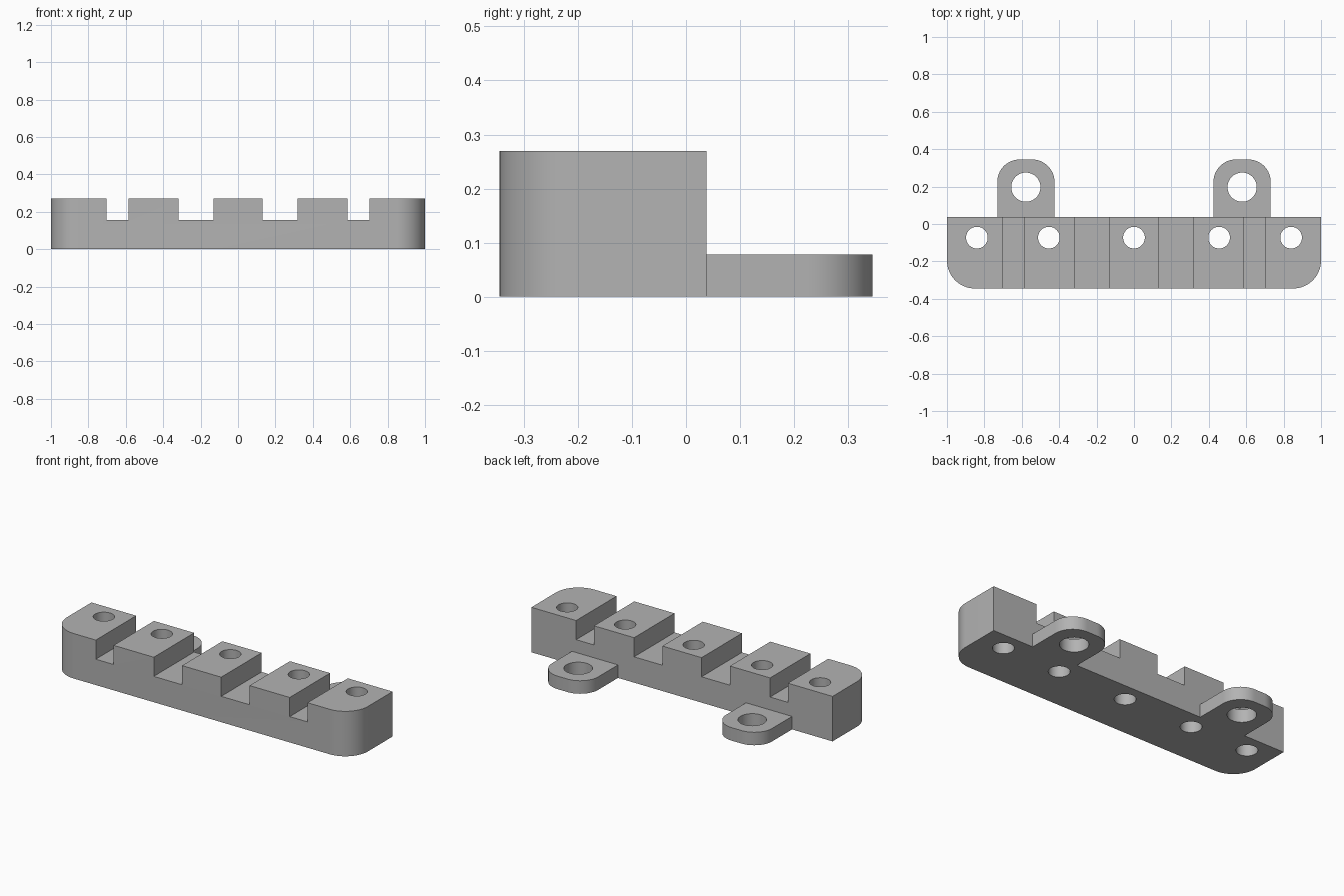
import bpy, bmesh
from math import pi, sin, cos

cube = bpy.data.objects.get("Cube")
if cube:
    bpy.data.objects.remove(cube, do_unlink=True)

grey = bpy.data.materials.new("plain grey")
grey.use_nodes = True
colour = (0.45, 0.45, 0.45, 1)
grey.diffuse_color = colour
grey.node_tree.nodes["Principled BSDF"].inputs["Base Color"].default_value = colour

HEIGHT, FRONT, BACK, REAR = 0.27, -0.345, 0.038, 0.345


def prism(name, outline, z0, z1):
    """Extrude a flat counter-clockwise outline from z0 to z1."""
    bm = bmesh.new()
    face = bm.faces.new([bm.verts.new((x, y, z0)) for x, y in outline])
    top = bmesh.ops.extrude_face_region(bm, geom=[face])["geom"]
    bmesh.ops.translate(bm, vec=(0, 0, z1 - z0),
                        verts=[v for v in top if isinstance(v, bmesh.types.BMVert)])
    bmesh.ops.recalc_face_normals(bm, faces=bm.faces)
    mesh = bpy.data.meshes.new(name)
    bm.to_mesh(mesh)
    bm.free()
    obj = bpy.data.objects.new(name, mesh)
    bpy.context.collection.objects.link(obj)
    mesh.materials.append(grey)
    return obj


def arc(cx, cy, r, start, sweep, steps):
    return [(cx + r * cos(start + sweep * i / steps),
             cy + r * sin(start + sweep * i / steps)) for i in range(steps + 1)]


def combine(target, other, operation):
    """Apply a boolean and discard the helper."""
    bpy.context.view_layer.objects.active = target
    mod = target.modifiers.new(operation, "BOOLEAN")
    mod.operation, mod.solver, mod.object = operation, "EXACT", other
    bpy.ops.object.modifier_apply(modifier=mod.name)
    bpy.data.objects.remove(other, do_unlink=True)


def drill(target, x, y, r):
    hole = arc(x, y, r, 0, 2 * pi, 48)[:-1]
    combine(target, prism("hole_cutter", hole, -0.1, 0.5), "DIFFERENCE")


# Main bar with rounded front corners
R = 0.15
bar = prism("slotted_bar",
            arc(-1 + R, FRONT + R, R, pi, pi / 2, 16)
            + arc(1 - R, FRONT + R, R, -pi / 2, pi / 2, 16)
            + [(1, BACK), (-1, BACK)], 0, HEIGHT)

# Mounting tabs at the back
r = 0.12
for side in (-1, 1):
    left, right = side * 0.578 - 0.153, side * 0.578 + 0.153
    tab = prism("mounting_tab",
                [(left, -0.05), (right, -0.05)]
                + arc(right - r, REAR - r, r, 0, pi / 2, 16)
                + arc(left + r, REAR - r, r, pi / 2, pi / 2, 16), 0, 0.078)
    combine(bar, tab, "UNION")

# Slots across the top
for side in (-1, 1):
    for a, b in ((0.13, 0.318), (0.585, 0.703)):
        x0, x1 = sorted((side * a, side * b))
        slot = prism("slot_cutter", [(x0, -1), (x1, -1), (x1, 1), (x0, 1)], 0.155, 0.5)
        combine(bar, slot, "DIFFERENCE")

# Bolt holes through the bar and the tabs
for x in (-0.84, -0.455, 0, 0.455, 0.84):
    drill(bar, x, -0.073, 0.058)
for x in (-0.578, 0.578):
    drill(bar, x, 0.197, 0.078)

bpy.ops.object.select_all(action="DESELECT")
bar.select_set(True)
bpy.context.view_layer.objects.active = bar
bpy.ops.object.shade_smooth_by_angle(angle=pi / 6)
